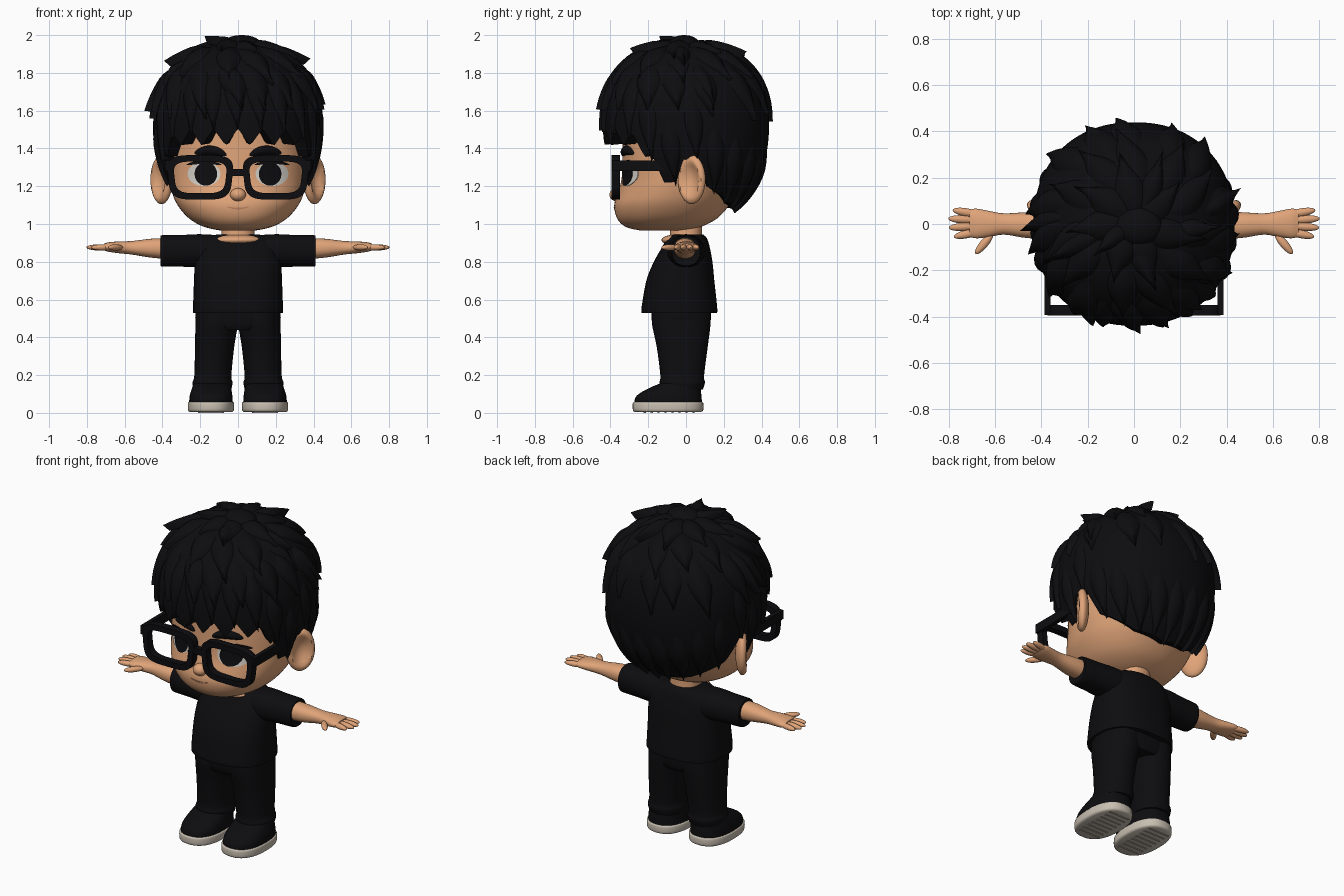
import bpy, bmesh, random
from math import sin, cos, tau, pi, radians, degrees, atan2
from mathutils import Vector, Matrix
from mathutils.bvhtree import BVHTree

random.seed(4)
if "Cube" in bpy.data.objects:
    bpy.data.objects.remove(bpy.data.objects["Cube"])


def material(name, r, g, b):
    m = bpy.data.materials.new(name)
    m.use_nodes = True
    m.diffuse_color = (r, g, b, 1)
    m.node_tree.nodes["Principled BSDF"].inputs["Base Color"].default_value = (r, g, b, 1)
    return m


skin = material("skin", 0.74, 0.37, 0.19)
lip = material("lip", 0.52, 0.23, 0.12)
black = material("black", 0.004, 0.004, 0.005)
white = material("eye_white", 0.66, 0.63, 0.58)
sole_mat = material("sole", 0.58, 0.52, 0.44)
tread_mat = material("tread", 0.4, 0.36, 0.3)


def finish(name, bm, mat, mirror=False, angle=45):
    """Turn a bmesh into an object, or into a left and right pair."""
    bmesh.ops.recalc_face_normals(bm, faces=bm.faces)
    for side in (("left_", "right_") if mirror else ("",)):
        if side == "right_":
            bmesh.ops.scale(bm, vec=(-1, 1, 1), verts=bm.verts)
            bmesh.ops.reverse_faces(bm, faces=bm.faces)
        me = bpy.data.meshes.new(side + name)
        bm.to_mesh(me)
        me.materials.append(mat)
        me.shade_smooth()
        me.set_sharp_from_angle(angle=radians(angle))
        bpy.context.collection.objects.link(bpy.data.objects.new(side + name, me))
    bm.free()


def skin_rows(bm, rows, closed=True):
    """Bridge rows of points with quads."""
    vs = [[bm.verts.new(p) for p in row] for row in rows]
    n = len(vs[0])
    for a, b in zip(vs, vs[1:]):
        for j in range(n if closed else n - 1):
            k = (j + 1) % n
            bm.faces.new((a[j], a[k], b[k], b[j]))
    return vs


def sgnpow(v, e):
    return abs(v) ** e * (1 if v >= 0 else -1)


def loft(rings, axis="Z", p=2.2, n=40, steps=4):
    """Smooth loft of superellipses: rings are (t, centre u, centre v, radius u, radius v)."""
    pts = [Vector(r) for r in rings]
    dense = []
    for i in range(len(pts) - 1):
        a, b, c, d = pts[max(i - 1, 0)], pts[i], pts[i + 1], pts[min(i + 2, len(pts) - 1)]
        for k in range(steps):
            f = k / steps
            dense.append(b + ((c - a) * f + (a * 2 - b * 5 + c * 4 - d) * f * f
                              + (b * 3 - a - c * 3 + d) * f ** 3) / 2)
    dense.append(pts[-1])
    rows = []
    for t, cu, cv, ru, rv in dense:
        row = []
        for j in range(n):
            a = tau * j / n
            u, v = cu + ru * sgnpow(cos(a), 2 / p), cv + rv * sgnpow(sin(a), 2 / p)
            row.append((u, v, t) if axis == "Z" else (t, u, v))
        rows.append(row)
    bm = bmesh.new()
    vs = skin_rows(bm, rows)
    bm.faces.new(vs[0])
    bm.faces.new(vs[-1])
    return bm


def ellipsoid(bm, centre, radii, turn=0):
    m = Matrix.Translation(centre) @ Matrix.Rotation(radians(turn), 4, "Z") @ Matrix.Diagonal((*radii, 1))
    return bmesh.ops.create_uvsphere(bm, u_segments=24, v_segments=16, radius=1, matrix=m)["verts"]


def box(bm, lo, hi):
    lo, hi = Vector(lo), Vector(hi)
    m = Matrix.Translation((lo + hi) / 2) @ Matrix.Diagonal((*(hi - lo), 1))
    bmesh.ops.create_cube(bm, size=1, matrix=m)


# Head
bm = loft([(0.965, 0, -0.12, 0.09, 0.12), (0.985, 0, -0.12, 0.18, 0.2), (1.03, 0, -0.1, 0.26, 0.265),
           (1.1, 0, -0.075, 0.32, 0.305), (1.17, 0, -0.045, 0.35, 0.315), (1.25, 0, -0.015, 0.365, 0.325),
           (1.42, 0, 0.01, 0.37, 0.345), (1.6, 0, 0.01, 0.34, 0.33), (1.75, 0, 0.01, 0.2, 0.2)], n=64)
face = BVHTree.FromBMesh(bm)
finish("head", bm, skin)
bm = bmesh.new()
ellipsoid(bm, (0, -0.365, 1.155), (0.042, 0.04, 0.035))
finish("nose", bm, skin)

# Ears: cupped ellipsoids turned towards the front
bm = bmesh.new()
place = Matrix.Translation((0.405, 0.03, 1.235)) @ Matrix.Rotation(radians(-35), 4, "Z") @ Matrix.Diagonal((0.04, 0.085, 0.13, 1))
for v in ellipsoid(bm, (0, 0, 0), (1, 1, 1)):
    r2 = v.co.y ** 2 + v.co.z ** 2
    if v.co.x > 0:
        v.co.x -= 1.3 * max(0, 1 - r2 / 0.6)
    v.co = place @ v.co
finish("ear", bm, skin, True)


def patch(name, x, z, rx, rz, mat, lift, dome=0, tilt=0, bend=0, mirror=True):
    """Thin rounded plate laid on the face."""
    bm, rows = bmesh.new(), []
    for i in range(7):
        r = max(i / 6, 0.02)
        row = []
        for j in range(28):
            a = tau * j / 28
            u, w = rx * r * cos(a), rz * r * sin(a)
            px, pz = x + u, z + w + tilt * u - bend * (u / rx) ** 2
            hit = face.ray_cast(Vector((px, -1, pz)), Vector((0, 1, 0)))[0]
            row.append((px, hit.y - lift - dome * (1 - r * r), pz))
        rows.append(row)
    rows.append([(px, py + lift + 0.004, pz) for px, py, pz in rows[-1]])
    bm.faces.new(skin_rows(bm, rows)[0])
    finish(name, bm, mat, mirror)


patch("eye_white", 0.18, 1.265, 0.087, 0.064, white, 0.004)
patch("iris", 0.17, 1.265, 0.06, 0.062, black, 0.008)
patch("eyelid", 0.18, 1.328, 0.092, 0.01, black, 0.008, bend=0.015)
patch("eyebrow", 0.145, 1.39, 0.085, 0.025, black, 0.006, 0.018, 0.05, 0.02)
patch("mouth", 0, 1.082, 0.06, 0.005, lip, 0.003, bend=-0.01, mirror=False)

# Glasses: flat rounded rims, bridge and temples
bm, rows = bmesh.new(), []
for hx, hz, y in ((0.17, 0.118, -0.395), (0.136, 0.084, -0.395), (0.136, 0.084, -0.35),
                  (0.17, 0.118, -0.35), (0.17, 0.118, -0.395)):
    row = []
    for j in range(48):
        a = tau * j / 48
        w = sgnpow(sin(a), 0.5)
        taper = 1 + 0.07 * w
        row.append((0.2 + hx * taper * sgnpow(cos(a), 0.5), y, 1.247 + hz * w))
    rows.append(row)
skin_rows(bm, rows)
bmesh.ops.remove_doubles(bm, verts=bm.verts, dist=0.0001)
box(bm, (0.362, -0.393, 1.28), (0.387, -0.02, 1.335))
finish("glasses_rim", bm, black, True, 30)
bm = bmesh.new()
box(bm, (-0.055, -0.392, 1.255), (0.055, -0.355, 1.29))
finish("glasses_bridge", bm, black)

# Hair cap with a hairline that varies around the head
HZ = 1.53
LINE = [(0, 1.45), (45, 1.45), (58, 1.4), (66, 1.35), (72, 1.22), (82, 1.22),
        (88, 1.34), (100, 1.34), (108, 1.2), (140, 1.11), (180, 1.08)]


def hair_surface(d):
    c = 0.43 if d.z > 0 else 0.53
    s = abs(d.x / 0.435) ** 2.2 + abs(d.y / 0.44) ** 2.2 + abs(d.z / c) ** 2.2
    return d * s ** (-1 / 2.2)


def line_polar(az):
    """Angle from the crown down to the hairline; az = 0 is the front."""
    deg = abs(degrees((az + pi) % tau - pi))
    z = LINE[-1][1]
    for (a, za), (b, zb) in zip(LINE, LINE[1:]):
        if a <= deg <= b:
            z = za + (zb - za) * (deg - a) / (b - a)
            break
    if deg < 60:
        z += 0.09 * abs((deg / 17) % 1 - 0.5) * 2 - 0.035
    dz = z - HZ
    return atan2(0.44 * (1 - (abs(dz) / 0.53) ** 2.2) ** (1 / 2.2), dz)


def direction(pol, az):
    return Vector((sin(pol) * sin(az), -sin(pol) * cos(az), cos(pol)))


bm, N = bmesh.new(), 180
top = Vector((0, 0, HZ))
rows = [[top + hair_surface(direction(line_polar(tau * j / N) * max(i / 24, 0.005), tau * j / N))
         for j in range(N)] for i in range(25)]
rows.append([Vector((p.x * 0.75, p.y * 0.75, p.z + 0.01)) for p in rows[-1]])
bm.faces.new(skin_rows(bm, rows)[0])
finish("hair_cap", bm, black)


def lock(bm, az, p0, p1, width, thick=0.028, lift=0.0, twist=0.15):
    """Pointed leaf of hair lying on the cap, its tip raised by lift."""
    rows = []
    for i in range(11):
        u = i / 10
        a, pol = az + twist * u, p0 + (p1 - p0) * u
        d, side = direction(pol, a), Vector((cos(a), sin(a), 0))
        w = width * (0.5 + 0.5 * sin(pi * min(u * 1.2, 1))) * (1 - u ** 4) + 0.002
        row = []
        for k in range(7):
            v = k / 3 - 1
            q = hair_surface((d + side * v * w).normalized())
            out = -0.02 * v * v + thick * (1 - v * v) * min(1, u * 3) + lift * u * u
            row.append(top + q + q.normalized() * out)
        rows.append(row)
    rows.append([p - (p - top).normalized() * 0.015 for p in rows[-1]])
    skin_rows(bm, rows, False)


bm = bmesh.new()
for count, p0, p1, width in ((7, 4, 38, 0.2), (11, 22, 60, 0.2), (15, 45, 85, 0.2)):
    for i in range(count):
        az = tau * (i + random.uniform(0.2, 0.6)) / count
        lock(bm, az, radians(p0), radians(p1 + random.uniform(-5, 5)), width,
             random.uniform(0.018, 0.03), random.uniform(0, 0.012), random.uniform(0.1, 0.3))
finish("hair_locks", bm, black)

# Lowest locks end on the hairline
bm = bmesh.new()
for i in range(22):
    az = tau * i / 22
    end = line_polar(az)
    lock(bm, az - 0.08, end - 0.75, end + 0.02, 0.16, 0.02, 0.0, 0.08)
finish("hair_fringe", bm, black)

# Loose tufts breaking the outline
bm = bmesh.new()
for az, p0, p1, lift in ((-75, 20, 52, 0.06), (-60, 0, 26, 0.045), (80, 22, 48, 0.04), (100, 45, 78, 0.025),
                         (-95, 45, 82, 0.035), (150, 10, 42, 0.035), (10, 12, 38, 0.03)):
    lock(bm, radians(az), radians(p0), radians(p1), 0.13, 0.03, lift)
ellipsoid(bm, (0.02, -0.01, 1.955), (0.1, 0.08, 0.045))
finish("hair_tufts", bm, black)

# Neck, neckline and shirt
finish("neck", loft([(0.88, 0, 0, 0.1, 0.09), (0.94, 0, 0, 0.088, 0.085), (1.04, 0, 0, 0.085, 0.085)]), skin)
bm = bmesh.new()
ellipsoid(bm, (0, -0.045, 0.915), (0.13, 0.085, 0.03))
finish("neckline", bm, skin)
finish("shirt", loft([(0.53, 0, -0.035, 0.238, 0.2), (0.56, 0, -0.035, 0.238, 0.2), (0.7, 0, -0.03, 0.233, 0.18),
                      (0.8, 0, -0.015, 0.228, 0.155), (0.88, 0, 0, 0.215, 0.125), (0.925, 0, 0.005, 0.17, 0.105),
                      (0.945, 0, 0.01, 0.11, 0.08)], p=2.5), black)
finish("sleeve", loft([(0.1, 0, 0.85, 0.1, 0.09), (0.2, 0, 0.858, 0.098, 0.088), (0.3, 0, 0.858, 0.088, 0.084),
                       (0.4, 0, 0.858, 0.08, 0.083), (0.408, 0, 0.858, 0.072, 0.075)], "X"), black, True)

# Arms and hands
finish("arm", loft([(0.36, -0.005, 0.87, 0.058, 0.056), (0.46, -0.005, 0.872, 0.056, 0.05),
                    (0.56, 0, 0.874, 0.046, 0.036), (0.62, 0, 0.876, 0.055, 0.032),
                    (0.68, 0.002, 0.878, 0.064, 0.026), (0.71, 0.004, 0.878, 0.058, 0.018)], "X"), skin, True)
bm = bmesh.new()
for x, y, length, turn in ((0.725, 0.05, 0.06, 10), (0.738, 0.02, 0.065, 3), (0.736, -0.012, 0.065, -4),
                           (0.72, -0.043, 0.06, -12), (0.648, -0.085, 0.058, -50)):
    ellipsoid(bm, (x, y, 0.876), (length, 0.018, 0.016), turn)
finish("fingers", bm, skin, True)

# Trousers
finish("hips", loft([(0.44, 0, -0.025, 0.16, 0.14), (0.48, 0, -0.025, 0.222, 0.155),
                     (0.58, 0, -0.025, 0.222, 0.16)], p=2.5), black)
finish("trouser_leg", loft([(0.125, 0.135, -0.02, 0.1, 0.11), (0.16, 0.135, -0.02, 0.106, 0.12),
                            (0.2, 0.133, -0.02, 0.098, 0.116), (0.35, 0.124, -0.02, 0.104, 0.135),
                            (0.47, 0.113, -0.025, 0.112, 0.155), (0.55, 0.111, -0.025, 0.111, 0.155)]), black, True)

# Shoes
finish("shoe", loft([(0.045, 0.143, -0.095, 0.116, 0.18), (0.09, 0.143, -0.09, 0.113, 0.172),
                     (0.13, 0.14, -0.06, 0.104, 0.138), (0.16, 0.138, -0.02, 0.096, 0.106)], p=2.4), black, True)
finish("sole", loft([(0.004, 0.143, -0.095, 0.11, 0.172), (0.014, 0.143, -0.095, 0.121, 0.186),
                     (0.05, 0.143, -0.095, 0.122, 0.187), (0.058, 0.143, -0.095, 0.116, 0.18)], p=2.4), sole_mat, True)
bm = bmesh.new()
for i in range(8):
    y = -0.225 + i * 0.037
    box(bm, (0.073, y, 0), (0.213, y + 0.012, 0.006))
finish("sole_tread", bm, tread_mat, True)
